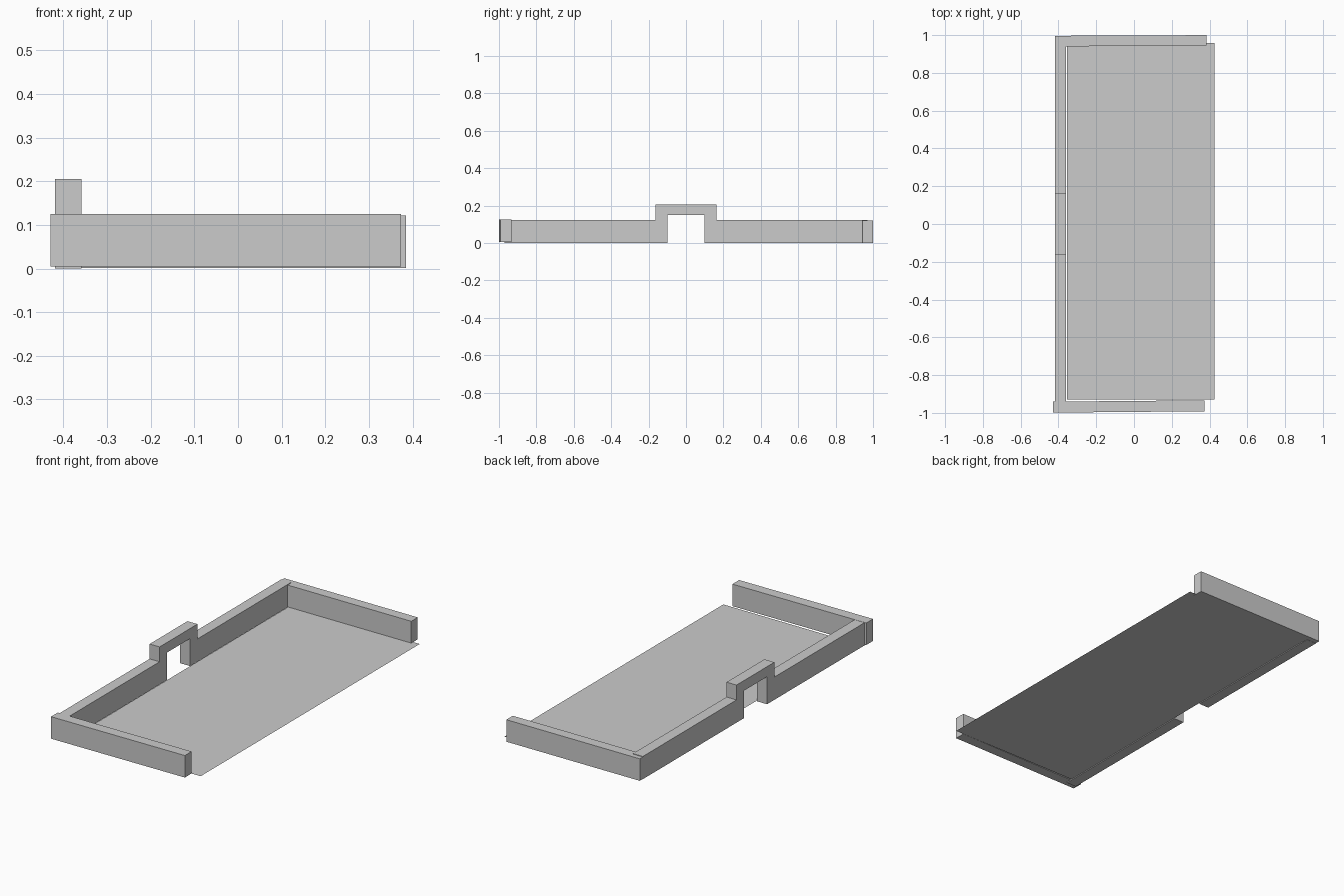
import bpy
import math

if "Cube" in bpy.data.objects:
    bpy.data.objects.remove(bpy.data.objects["Cube"])


def make_mesh(name, verts, faces):
    mesh = bpy.data.meshes.new(name)
    mesh.from_pydata(verts, [], faces)
    obj = bpy.data.objects.new(name, mesh)
    bpy.context.collection.objects.link(obj)
    return obj


def make_box(name, center, size, turn=0.0):
    bpy.ops.mesh.primitive_cube_add(size=1, location=center, rotation=(0, 0, turn))
    obj = bpy.context.object
    obj.name = name
    obj.scale = size
    return obj


# Long side wall with a raised doorway, extruded from its y-z outline
half = [(0.10, 0.0), (0.97, 0.0), (0.97, 0.124), (0.163, 0.124),
        (0.163, 0.205), (0.0, 0.205), (0.0, 0.15), (0.10, 0.15)]
right = half[:5]
outline = (right + [(-y, z) for y, z in reversed(right)]
           + [(-0.10, 0.15), (0.10, 0.15)])
n = len(outline)
verts = [(x, y, z) for x in (-0.419, -0.359) for y, z in outline]
faces = [tuple(reversed(range(n))), tuple(range(n, 2 * n))]
faces += [(i, (i + 1) % n, (i + 1) % n + n, i + n) for i in range(n)]
make_mesh("doorway_wall", verts, faces)

# End walls, each set very slightly askew
make_box("back_end_wall", (-0.017, 0.97, 0.061), (0.803, 0.056, 0.12),
         math.radians(0.25))
make_box("front_end_wall", (-0.028, -0.966, 0.065), (0.803, 0.058, 0.12),
         math.radians(0.5))

# Thin floor sheet
make_mesh("floor",
          [(-0.356, -0.929, 0.002), (0.425, -0.929, 0.002),
           (0.425, 0.959, 0.002), (-0.356, 0.959, 0.002)],
          [(0, 1, 2, 3)])
